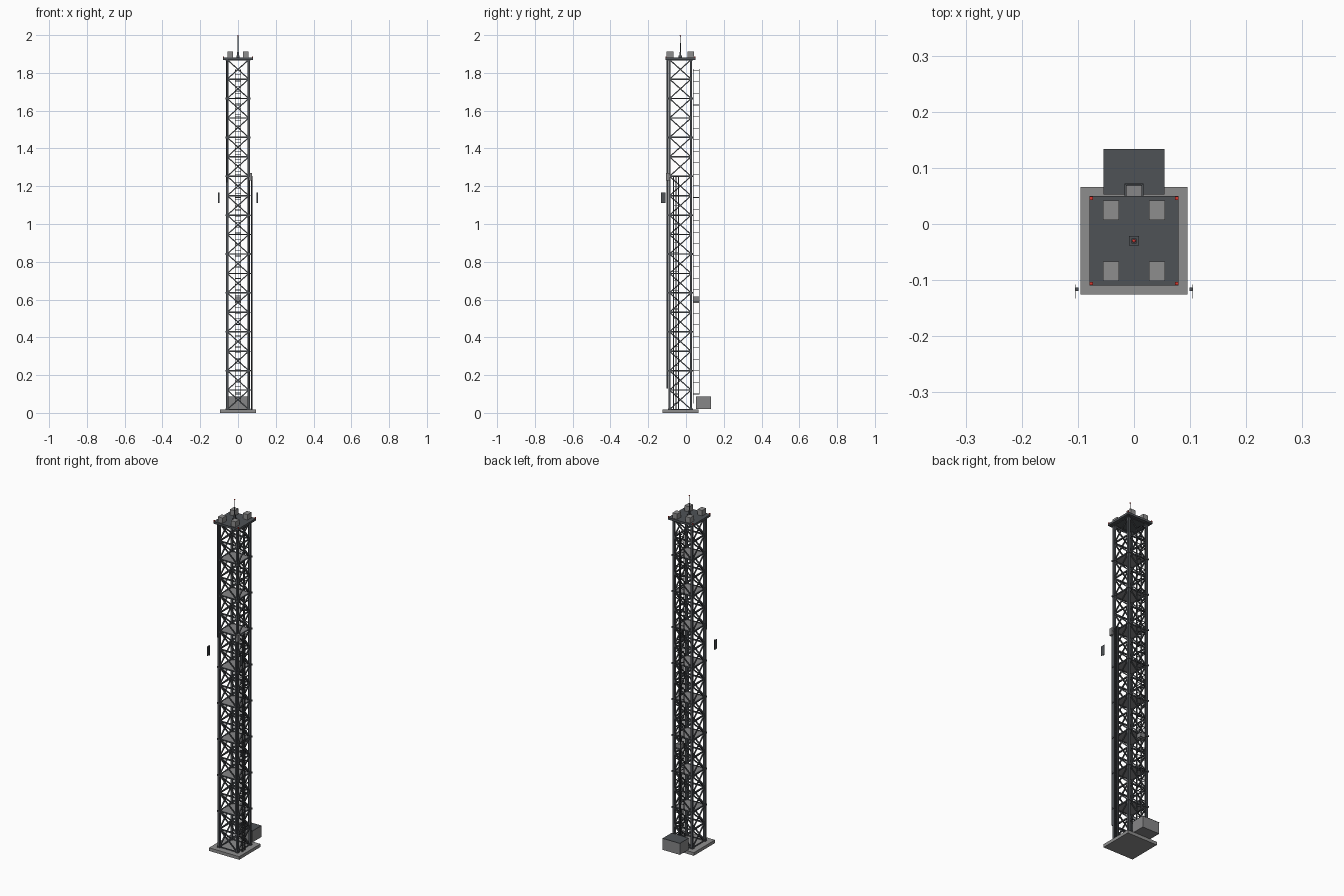
import bpy, bmesh
from mathutils import Vector, Matrix

cube = bpy.data.objects.get("Cube")
if cube:
    bpy.data.objects.remove(cube, do_unlink=True)


def material(name, r, g, b):
    m = bpy.data.materials.new(name)
    m.use_nodes = True
    m.diffuse_color = (r, g, b, 1)
    m.node_tree.nodes["Principled BSDF"].inputs["Base Color"].default_value = (r, g, b, 1)
    return m


steel = material("dark steel", 0.077, 0.084, 0.093)
concrete = material("concrete grey", 0.27, 0.27, 0.27)
galvanised = material("galvanised grey", 0.24, 0.24, 0.245)
black = material("black cable", 0.03, 0.032, 0.035)
red = material("red lamp", 0.7, 0.04, 0.03)

CY = -0.03           # tower axis
HALF = 0.057         # half distance between legs
BOTTOM, TOP, BAYS = 0.018, 1.87, 18
STEP = (TOP - BOTTOM) / BAYS


def beam(bm, a, b, w, d=None):
    """Rectangular bar from a to b."""
    a, b = Vector(a), Vector(b)
    v = b - a
    rot = v.to_track_quat('Z', 'Y').to_matrix().to_4x4()
    scale = Matrix.Diagonal((w, d or w, v.length, 1))
    bmesh.ops.create_cube(bm, size=1, matrix=Matrix.Translation((a + b) / 2) @ rot @ scale)


def block(bm, center, size):
    bmesh.ops.create_cube(bm, size=1, matrix=Matrix.Translation(center) @ Matrix.Diagonal((*size, 1)))


def finish(name, bm, mat):
    me = bpy.data.meshes.new(name)
    bm.to_mesh(me)
    bm.free()
    me.materials.append(mat)
    ob = bpy.data.objects.new(name, me)
    bpy.context.collection.objects.link(ob)


def blocks(name, mat, *items):
    bm = bmesh.new()
    for center, size in items:
        block(bm, center, size)
    finish(name, bm, mat)


def beams(name, mat, items):
    bm = bmesh.new()
    for it in items:
        beam(bm, *it)
    finish(name, bm, mat)


corners = [(-HALF, CY - HALF), (HALF, CY - HALF), (HALF, CY + HALF), (-HALF, CY + HALF)]
sides = list(zip(corners, corners[1:] + corners[:1]))
levels = [BOTTOM + STEP * i for i in range(BAYS + 1)]

# Foundation
blocks("foundation_slab", concrete, ((0, CY, 0.009), (0.191, 0.191, 0.018)))

# Lattice tower
beams("tower_legs", steel, [((x, y, BOTTOM), (x, y, TOP), 0.012) for x, y in corners])
beams("horizontal_struts", steel,
      [((*p, z), (*q, z), 0.007) for z in levels for p, q in sides])
beams("cross_braces", steel,
      [bar for lo, hi in zip(levels, levels[1:]) for p, q in sides
       for bar in (((*p, lo), (*q, hi), 0.006), ((*q, lo), (*p, hi), 0.006))])
blocks("leg_flanges", steel,
       *[((x, y, z), (0.019, 0.019, 0.009)) for z in levels[::2] for x, y in corners])
blocks("inner_decks", galvanised,
       *[((0, CY, z), (0.106, 0.106, 0.004)) for z in levels[2:-1:2]])

# Top platform and its equipment
blocks("top_platform", steel, ((0, CY, 1.875), (0.159, 0.159, 0.012)))
blocks("roof_units", concrete,
       *[((sx * 0.041, CY + sy * 0.0545, 1.896), (0.029, 0.035, 0.032))
         for sx in (-1, 1) for sy in (-1, 1)])
blocks("corner_lamps", red,
       *[((sx * 0.076, CY + sy * 0.076, 1.884), (0.006, 0.006, 0.007))
         for sx in (-1, 1) for sy in (-1, 1)])

# Mast with a lamp at the tip
blocks("mast_base", steel, ((0, CY, 1.885), (0.017, 0.017, 0.012)),
       ((0, CY, 1.9), (0.009, 0.009, 0.022)))
bm = bmesh.new()
bmesh.ops.create_cone(bm, cap_ends=True, segments=8, radius1=0.0028, radius2=0.0018,
                      depth=0.09, matrix=Matrix.Translation((0, CY, 1.95)))
finish("mast", bm, steel)
bm = bmesh.new()
bmesh.ops.create_uvsphere(bm, u_segments=10, v_segments=6, radius=0.0035,
                          matrix=Matrix.Translation((0, CY, 1.9965)))
finish("mast_lamp", bm, red)

# Rear ladder with square safety hoops
RX, LY, HY, Z0, Z1 = 0.015, 0.039, 0.071, 0.05, 1.82
beams("ladder_rails", steel, [((s * RX, LY, Z0), (s * RX, LY, Z1), 0.004) for s in (-1, 1)])
beams("ladder_rungs", steel,
      [((-RX, LY, z), (RX, LY, z), 0.0025)
       for z in (Z0 + 0.03 * i for i in range(1, 59))])
hoops = []
for i in range(29):
    z = 0.1 + 0.0612 * i
    hoops += [((-RX, LY, z), (-RX, HY, z), 0.003), ((RX, LY, z), (RX, HY, z), 0.003),
              ((-RX - 0.0015, HY, z), (RX + 0.0015, HY, z), 0.003)]
beams("cage_hoops", steel, hoops)
beams("cage_bars", steel, [((s * RX, HY, 0.1), (s * RX, HY, Z1), 0.002) for s in (-1, 1)])
beams("ladder_brackets", steel,
      [((s * RX, CY + HALF, z), (s * RX, LY, z), 0.003) for z in levels[2:-1:2] for s in (-1, 1)])
blocks("rest_platform", galvanised, ((0, 0.054, 0.599), (0.027, 0.03, 0.033)))

# Cable tray on the left face
TX, TY, TZ = 0.072, (-0.066, -0.04), 1.255
beams("tray_rails", steel, [((TX, y, BOTTOM), (TX, y, TZ), 0.005, 0.007) for y in TY])
beams("tray_rungs", steel,
      [((TX, TY[0], z), (TX, TY[1], z), 0.003) for z in (0.05 + 0.05 * i for i in range(25))])
beams("tray_cables", black,
      [((TX + 0.002, y, BOTTOM), (TX + 0.002, y, TZ), 0.003) for y in (-0.058, -0.049)])
blocks("tray_brackets", steel,
       *[((0.066, -0.053, z), (0.012, 0.03, 0.004)) for z in levels[1:13]])

# Front feeder conduits
beams("feeder_conduits", steel,
      [((0.058, -0.1, 0.13), (0.058, -0.1, 1.25), 0.007),
       ((-0.058, -0.1, 1.22), (-0.058, -0.1, TOP), 0.007)])
blocks("junction_box", galvanised, ((0.067, -0.095, 1.25), (0.014, 0.02, 0.04)))

# Side panel antennas: thin sheet on an upright post
for s, side in ((1, "left"), (-1, "right")):
    blocks(side + "_antenna_post", steel, ((s * 0.102, -0.116, 1.14), (0.006, 0.006, 0.056)))
    blocks(side + "_antenna_sheet", steel, ((s * 0.104, -0.1205, 1.14), (0.001, 0.025, 0.056)))

# Equipment cabinet
blocks("cabinet_body", galvanised, ((0, 0.093, 0.0515), (0.108, 0.08, 0.063)))
blocks("cabinet_roof", steel, ((0, 0.093, 0.0845), (0.109, 0.081, 0.003)))
